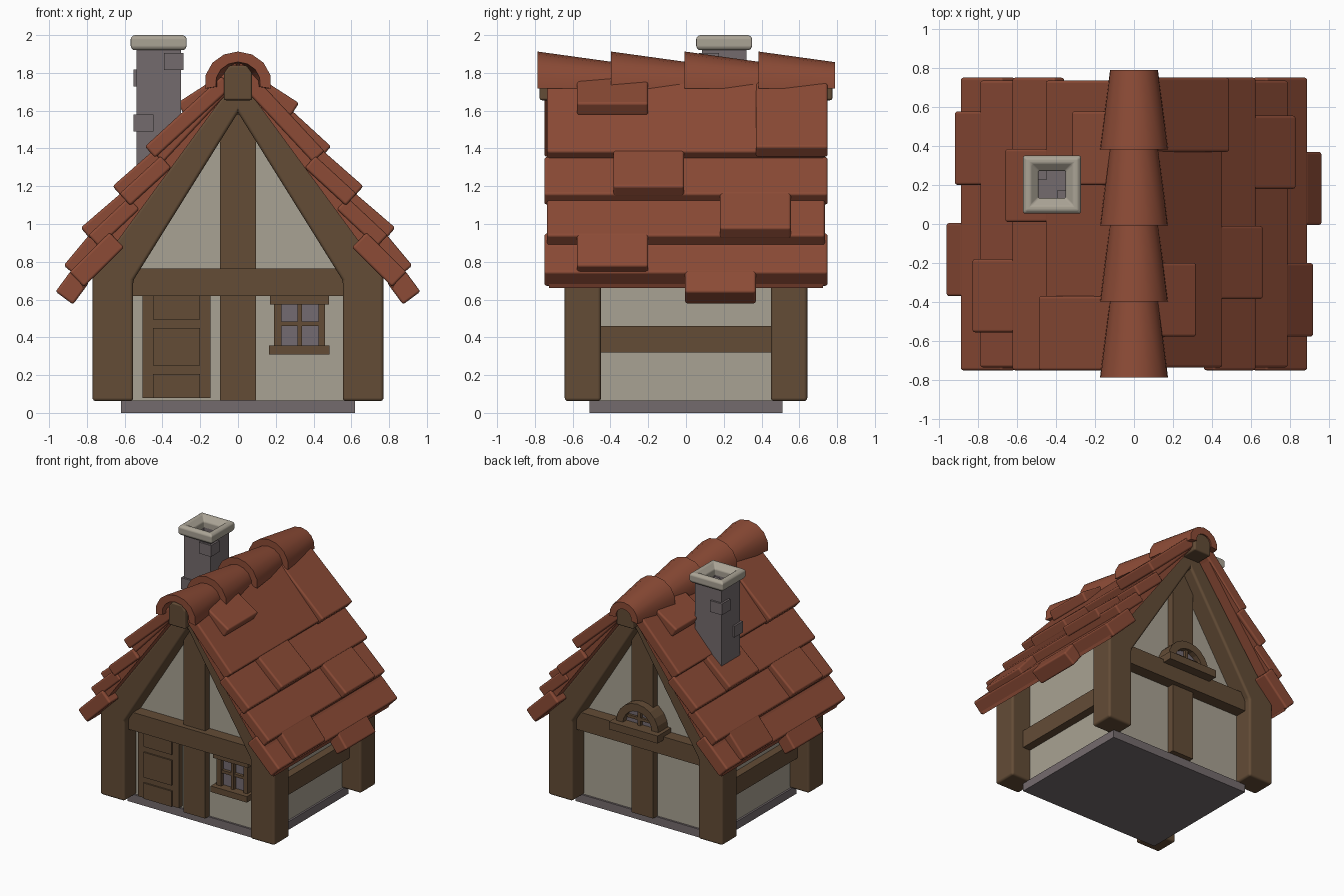
import bpy, bmesh, math

if "Cube" in bpy.data.objects:
    bpy.data.objects.remove(bpy.data.objects["Cube"])

def material(name, rgb):
    m = bpy.data.materials.new(name)
    m.diffuse_color = [((c / 255 + 0.055) / 1.055) ** 2.4 for c in rgb] + [1]
    m.use_nodes = True
    m.node_tree.nodes["Principled BSDF"].inputs["Base Color"].default_value = m.diffuse_color
    return m

TIMBER = material("brown timber", (99, 76, 54))
ROOF = material("red clay", (140, 75, 54))
PLASTER = material("beige plaster", (169, 162, 147))
STONE = material("grey stone", (116, 107, 109))
CAP = material("pale stone", (170, 163, 149))
GLASS = material("window glass", (116, 107, 113))

def finish(name, bm, mat, bevel=0, segs=1, smooth=False):
    bmesh.ops.recalc_face_normals(bm, faces=bm.faces[:])
    for f in bm.faces:
        f.smooth = segs > 1
    me = bpy.data.meshes.new(name)
    bm.to_mesh(me)
    bm.free()
    me.materials.append(mat)
    ob = bpy.data.objects.new(name, me)
    bpy.context.collection.objects.link(ob)
    if bevel:
        b = ob.modifiers.new("bevel", 'BEVEL')
        b.width, b.segments, b.limit_method = bevel, segs, 'ANGLE'
        b.harden_normals = segs > 1
    if smooth:
        bpy.ops.object.select_all(action='DESELECT')
        ob.select_set(True)
        bpy.context.view_layer.objects.active = ob
        bpy.ops.object.shade_smooth_by_angle(angle=math.radians(40))
    return ob

def loft(name, loops, mat, ends=(True, True), **kw):
    """Skin a list of point loops and close the chosen ends."""
    bm = bmesh.new()
    vs = [[bm.verts.new(p) for p in lp] for lp in loops]
    n = len(loops[0])
    for a, b in zip(vs, vs[1:]):
        for i in range(n):
            j = (i + 1) % n
            bm.faces.new((a[i], a[j], b[j], b[i]))
    for end, lp in zip(ends, (vs[0], vs[-1])):
        if end:
            bm.faces.new(lp)
    return finish(name, bm, mat, **kw)

def prism(name, pts, y0, y1, mat, **kw):
    """Extrude an x-z outline along y."""
    return loft(name, [[(x, y, z) for x, z in pts] for y in (y0, y1)], mat, **kw)

def box(name, x0, x1, y0, y1, z0, z1, mat, **kw):
    return prism(name, [(x0, z0), (x1, z0), (x1, z1), (x0, z1)], y0, y1, mat, **kw)

# Foundation and plaster walls
box("foundation", -.62, .62, -.51, .51, 0, .065, STONE)
prism("walls", [(-.605, .06), (.605, .06), (.605, .98), (0, 1.76), (-.605, .98)], -.495, .495, PLASTER)

# Timber frame of both gables and both sides
half = [(.555, .70), (.555, .062), (.77, .062), (.77, .74)]
frame = half + [(0, 1.79)] + [(-x, z) for x, z in reversed(half)] + [(0, 1.59)]
for end, s in (("front", -1), ("back", 1)):
    prism(f"{end}_posts_and_rafters", frame, s * .45, s * .642, TIMBER, bevel=.018, segs=4)
    box(f"{end}_centre_post", -.095, .095, s * .45, s * .55, .065, 1.62, TIMBER)
    box(f"{end}_cross_beam", -.56, .56, s * .45, s * .59, .62, .765, TIMBER)
for side, m in (("left", -1), ("right", 1)):
    box(f"{side}_side_rail", m * .58, m * .67, -.46, .46, .32, .46, TIMBER)
prism("ridge_beam", [(-.075, 1.655), (.075, 1.655), (.075, 1.80), (.045, 1.84), (-.045, 1.84), (-.075, 1.80)],
      -.775, .775, TIMBER, bevel=.012, segs=3)

# Roof: the second slope is the first one turned half round
def tile(name, tip, top, y0, y1, thick, s):
    dx, dz = top[0] - tip[0], top[1] - tip[1]
    d = math.hypot(dx, dz)
    nx, nz = -dz / d * thick, dx / d * thick
    pts = [tip, top, (top[0] + nx, top[1] + nz), (tip[0] + nx, tip[1] + nz)]
    prism(name, [(s * x, z) for x, z in pts], s * y0, s * y1, ROOF, bevel=.014, segs=4)

ROWS = [(.893, .745), (.793, .94), (.628, 1.16), (.458, 1.385), (.29, 1.60), (.05, 1.82)]
TOPS = [(.68, .955), (.58, 1.14), (.41, 1.36), (.02, 1.855)]
LONG = [(.966, .642, -.005, .37), (.923, .78, -.577, -.2), (.833, .98, .18, .555),
        (.664, 1.2, -.385, -.01), (.493, 1.41, .37, .75), (.323, 1.64, -.577, -.2)]
for side, s in (("right", 1), ("left", -1)):
    prism(f"{side}_roof_board", [(s * x, z) for x, z in
          [(.82, .66), (.85, .72), (.78, .85), (0, 1.85), (0, 1.78)]], -.725, .725, ROOF)
    for i, (tip, top) in enumerate(zip(ROWS, TOPS)):
        w = .75 - .015 * (i % 2)
        tile(f"{side}_tile_row_{i+1}", tip, top, -w, w, .11 if i == 0 else .085, s)
    for i, (x, z, y0, y1) in enumerate(LONG):
        rx, rz = ROWS[i]
        k = (1.15, 1.15, 1.15, 1.15, 2, 1)[i]
        top = (x + (rx - x) * k, z + (rz - .004 - z) * k)
        tile(f"{side}_long_tile_{i+1}", (x, z), top, y0, y1, .115 if i < 2 else .08, s)

# Overlapping tapered ridge caps
def cap_loop(y, r, zc, wide):
    arc = [math.radians(-10 + 200 * i / 8) for i in range(9)]
    ring = [(math.cos(a), math.sin(a)) for a in arc]
    q = r - .055
    return ([(c * r * wide, y, zc + d * r) for c, d in ring] +
            [(c * q * wide, y, zc + d * q) for c, d in reversed(ring)])

for i in range(4):
    y = -.787 + i * .39
    loft(f"ridge_cap_{i+1}", [cap_loop(y, .167, 1.746, 1.06), cap_loop(y + .405, .12, 1.737, 1.04)],
         ROOF, smooth=True)

# Chimney with hollow top
def square(h, z):
    return [(-.42 + a * h, .202 + b * h, z) for a, b in ((-1, -1), (1, -1), (1, 1), (-1, 1))]

loft("chimney_stack", [square(h, z) for h, z in ((.117, 1.1), (.117, 1.93), (.072, 1.93), (.072, 1.75))], STONE)
loft("chimney_cap", [square(h, z) for h, z in
     ((.072, 1.92), (.135, 1.92), (.148, 1.937), (.148, 1.985), (.132, 2.0), (.11, 2.0), (.07, 1.965), (.07, 1.92))],
     CAP, ends=(False, False), bevel=.008, segs=3)
for i, (a, b, z) in enumerate([(1, -1, 1.815), (-1, -1, 1.49), (-1, 1, 1.728)]):
    cx, cy = -.42 + a * .132, .202 + b * .132
    box(f"chimney_brick_{i+1}", cx, cx - a * .105, cy, cy - b * .105, z, z + .09, STONE)

# Front door
box("door", -.505, -.145, -.54, -.48, .08, .63, TIMBER)
for i, (z0, z1) in enumerate([(.08, .205), (.25, .45), (.495, .62)]):
    box(f"door_panel_{i+1}", -.45, -.2, -.552, -.53, z0, z1, TIMBER)

# Front window
box("front_window_glass", .2, .45, -.51, -.48, .34, .59, GLASS)
for i, (x0, x1) in enumerate([(.19, .23), (.316, .339), (.425, .46)]):
    box(f"front_window_upright_{i+1}", x0, x1, -.54, -.48, .33, .6, TIMBER)
box("front_window_bar", .2, .45, -.535, -.48, .46, .483, TIMBER)
box("front_window_lintel", .17, .482, -.56, -.48, .575, .625, TIMBER)
box("front_window_sill", .165, .485, -.58, -.48, .308, .356, TIMBER)

# Arched back window
def arc(r):
    return [(r * math.cos(math.pi * i / 10), .79 + r * math.sin(math.pi * i / 10)) for i in range(11)]

prism("back_window_arch", arc(.188) + arc(.128)[::-1], .48, .615, TIMBER)
prism("back_window_glass", arc(.133), .48, .57, GLASS)
box("back_window_upright", -.013, .013, .5, .595, .79, .92, TIMBER)
box("back_window_bar", -.11, .11, .5, .59, .838, .86, TIMBER)
box("back_window_sill", -.215, .215, .48, .665, .74, .80, TIMBER)
